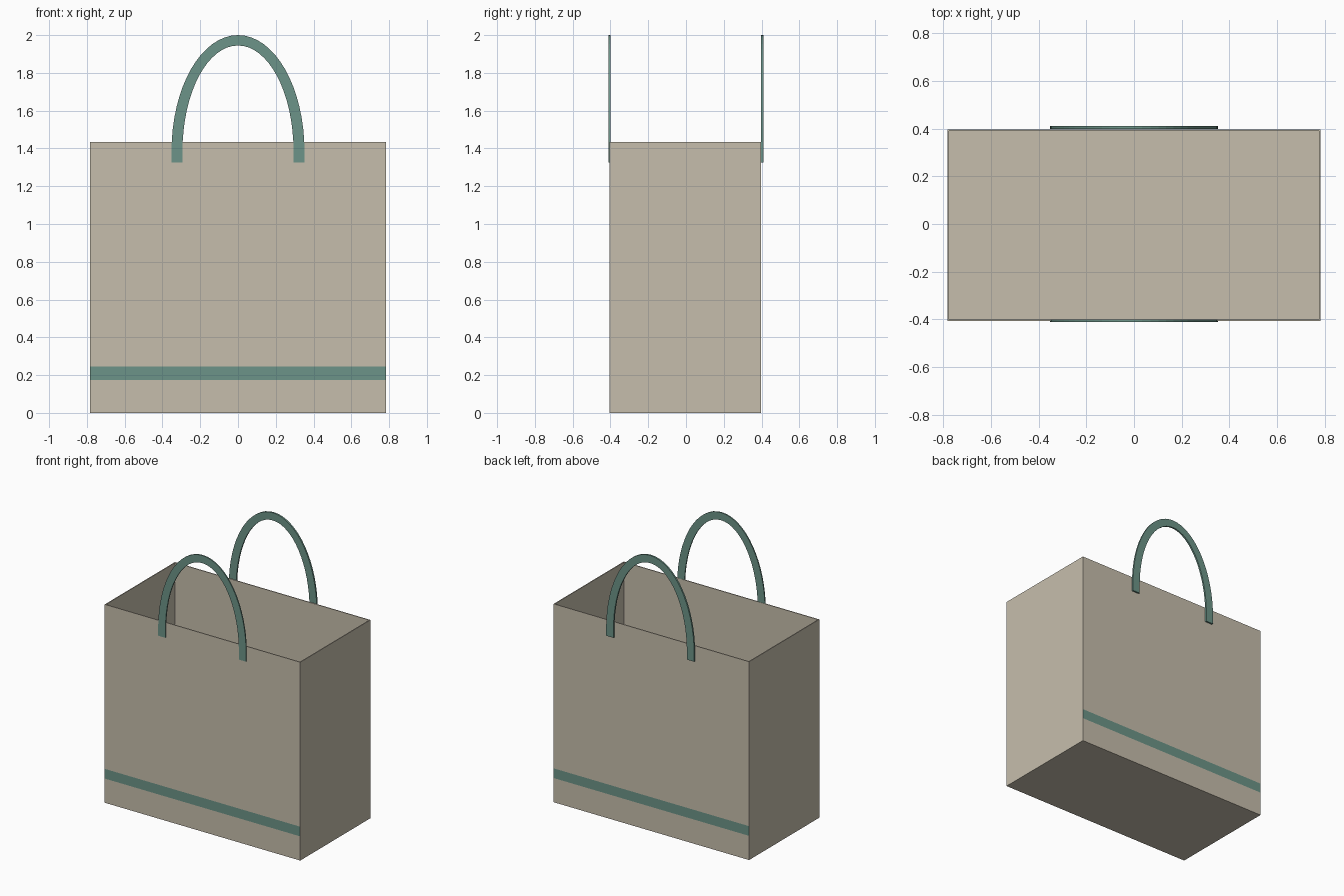
import bpy, bmesh
from math import pi, sin, cos
from mathutils import Vector

cube = bpy.data.objects.get("Cube")
if cube:
    bpy.data.objects.remove(cube, do_unlink=True)


def material(name, colour):
    m = bpy.data.materials.new(name)
    m.use_nodes = True
    m.diffuse_color = (*colour, 1)
    bsdf = next(n for n in m.node_tree.nodes if n.type == 'BSDF_PRINCIPLED')
    bsdf.inputs["Base Color"].default_value = (*colour, 1)
    return m


beige = material("beige paper", (0.565, 0.515, 0.415))
green = material("muted green", (0.152, 0.296, 0.246))


def add_object(name, bm, materials):
    bmesh.ops.recalc_face_normals(bm, faces=bm.faces)
    mesh = bpy.data.meshes.new(name)
    bm.to_mesh(mesh)
    bm.free()
    for m in materials:
        mesh.materials.append(m)
    obj = bpy.data.objects.new(name, mesh)
    bpy.context.collection.objects.link(obj)
    return obj


# Open-topped bag with a stripe across the front and back panels
WIDTH, HEIGHT = 1.565, 1.435
FRONT, BACK = -0.406, 0.396
STRIPE = (0.175, 0.245)

bm = bmesh.new()
bmesh.ops.create_cube(bm, size=1)
for v in bm.verts:
    v.co = Vector((v.co.x * WIDTH,
                   FRONT if v.co.y < 0 else BACK,
                   (v.co.z + 0.5) * HEIGHT))
for z in STRIPE:
    bmesh.ops.bisect_plane(bm, geom=bm.verts[:] + bm.edges[:] + bm.faces[:],
                           plane_co=(0, 0, z), plane_no=(0, 0, 1))
bm.normal_update()
top = [f for f in bm.faces if f.normal.z > 0.9]
bmesh.ops.delete(bm, geom=top, context='FACES_ONLY')
bm.normal_update()
for f in bm.faces:
    z = f.calc_center_median().z
    if abs(f.normal.y) > 0.9 and STRIPE[0] < z < STRIPE[1]:
        f.material_index = 1
bag = add_object("bag_body", bm, [beige, green])

# Wall thickness; the inside stays plain
walls = bag.modifiers.new("walls", 'SOLIDIFY')
walls.thickness = 0.009
walls.offset = -1
walls.material_offset = -1


# Flat arched handles with short straight ends
def arch(half_width, top, steps=32):
    spring, foot = 1.385, 1.325
    points = [(half_width, foot)]
    for i in range(steps + 1):
        a = pi * i / steps
        points.append((half_width * cos(a), spring + (top - spring) * sin(a)))
    return points + [(-half_width, foot)]


def handle(name, y0, y1):
    bm = bmesh.new()
    rows = []
    for outer, inner in zip(arch(0.352, 2.0), arch(0.294, 1.945)):
        rows.append([bm.verts.new((p[0], y, p[1]))
                     for p, y in ((outer, y0), (outer, y1), (inner, y1), (inner, y0))])
    for a, b in zip(rows, rows[1:]):
        for i in range(4):
            j = (i + 1) % 4
            bm.faces.new((a[i], a[j], b[j], b[i]))
    bm.faces.new(rows[0])
    bm.faces.new(rows[-1])
    return add_object(name, bm, [green])


handle("front_handle", -0.410, -0.401)
handle("back_handle", 0.398, 0.410)
